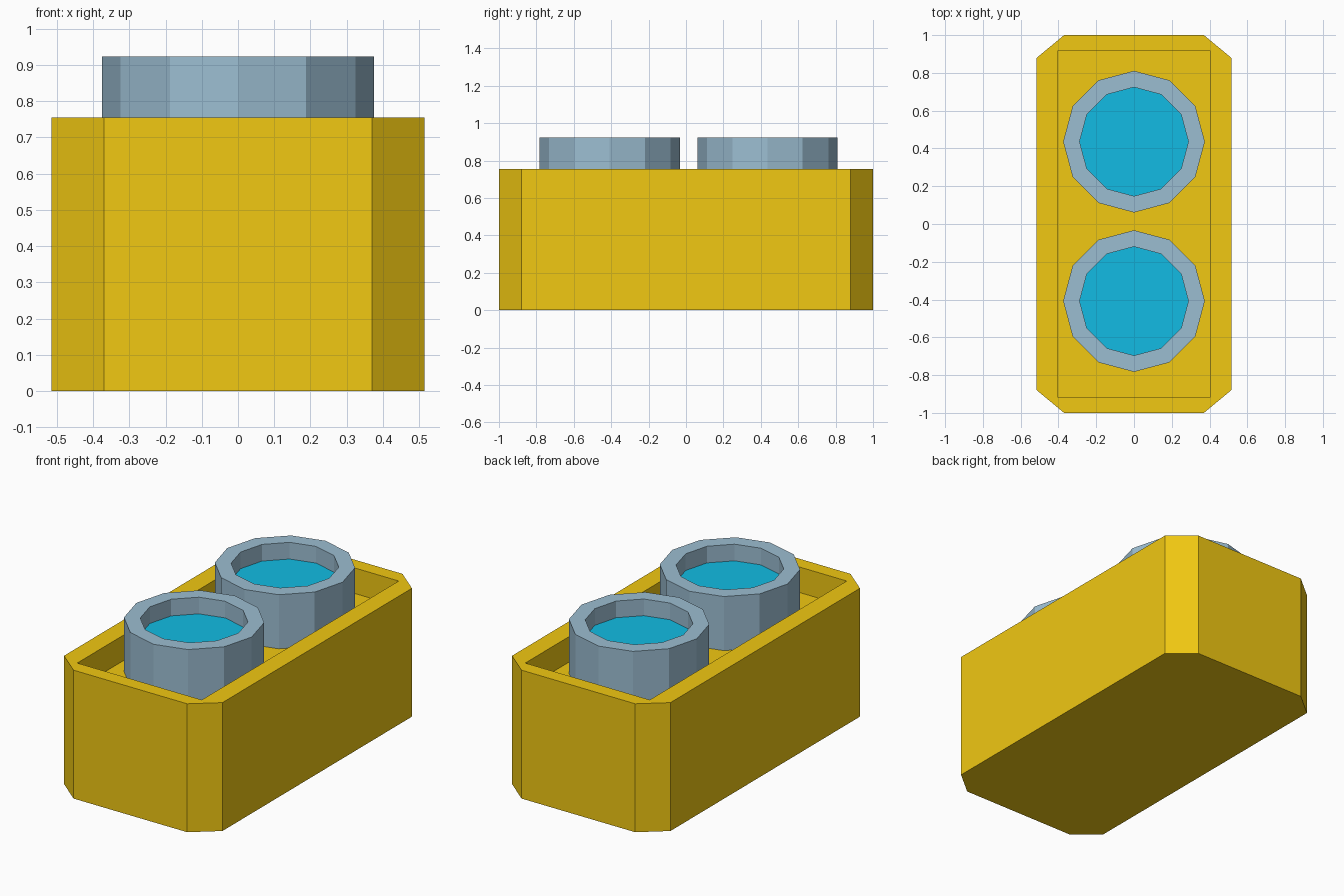
import bpy, bmesh
from math import sin, cos, tau

if "Cube" in bpy.data.objects:
    bpy.data.objects.remove(bpy.data.objects["Cube"])

SIDES = 12
FLOOR, BOX_TOP, LIQUID, CUP_TOP = 0.605, 0.755, 0.825, 0.923
R_OUT, R_IN = 0.375, 0.288


def material(name, color):
    m = bpy.data.materials.new(name)
    m.diffuse_color = (*color, 1)
    m.use_nodes = True
    m.node_tree.nodes["Principled BSDF"].inputs["Base Color"].default_value = m.diffuse_color
    return m


def finish(bm, name, mat):
    me = bpy.data.meshes.new(name)
    bm.to_mesh(me)
    bm.free()
    me.materials.append(mat)
    ob = bpy.data.objects.new(name, me)
    bpy.context.collection.objects.link(ob)
    return ob


def loop(bm, pts, z):
    return [bm.verts.new((x, y, z)) for x, y in pts]


def bridge(bm, a, b):
    n = len(a)
    for i in range(n):
        j = (i + 1) % n
        bm.faces.new((a[i], a[j], b[j], b[i]))


def circle(r, cy):
    return [(r * sin(tau * i / SIDES), cy - r * cos(tau * i / SIDES)) for i in range(SIDES)]


yellow = material("yellow", (0.88, 0.58, 0.006))
steel = material("steel", (0.33, 0.51, 0.64))
cyan = material("cyan", (0.006, 0.50, 0.77))

# Box: chamfered outside, rectangular shallow tray inside
outer, inner = [], []
for sx, sy in ((1, -1), (1, 1), (-1, 1), (-1, -1)):
    pair = [(0.37 * sx, 1.0 * sy), (0.515 * sx, 0.88 * sy)]
    outer += pair if sx * sy < 0 else pair[::-1]
    inner.append((0.405 * sx, 0.915 * sy))
bm = bmesh.new()
base, top = loop(bm, outer, 0), loop(bm, outer, BOX_TOP)
rim, floor = loop(bm, inner, BOX_TOP), loop(bm, inner, FLOOR)
bm.faces.new(base[::-1])
bridge(bm, base, top)
for i in range(4):
    j = (i + 1) % 4
    bm.faces.new((top[2 * i], top[2 * i + 1], rim[i]))
    bm.faces.new((top[2 * i + 1], top[2 * j], rim[j], rim[i]))
bridge(bm, rim, floor)
bm.faces.new(floor)
finish(bm, "box", yellow)

# Two cups standing on the tray floor, each with a recessed liquid surface
for label, cy in (("front", -0.408), ("back", 0.436)):
    bm = bmesh.new()
    rings = [loop(bm, circle(r, cy), z) for r, z in
             ((R_OUT, FLOOR), (R_OUT, CUP_TOP), (R_IN, CUP_TOP), (R_IN, LIQUID))]
    for a, b in zip(rings, rings[1:]):
        bridge(bm, a, b)
    finish(bm, label + "_cup", steel)

    bm = bmesh.new()
    bm.faces.new(loop(bm, circle(R_IN, cy), LIQUID))
    finish(bm, label + "_liquid", cyan)
